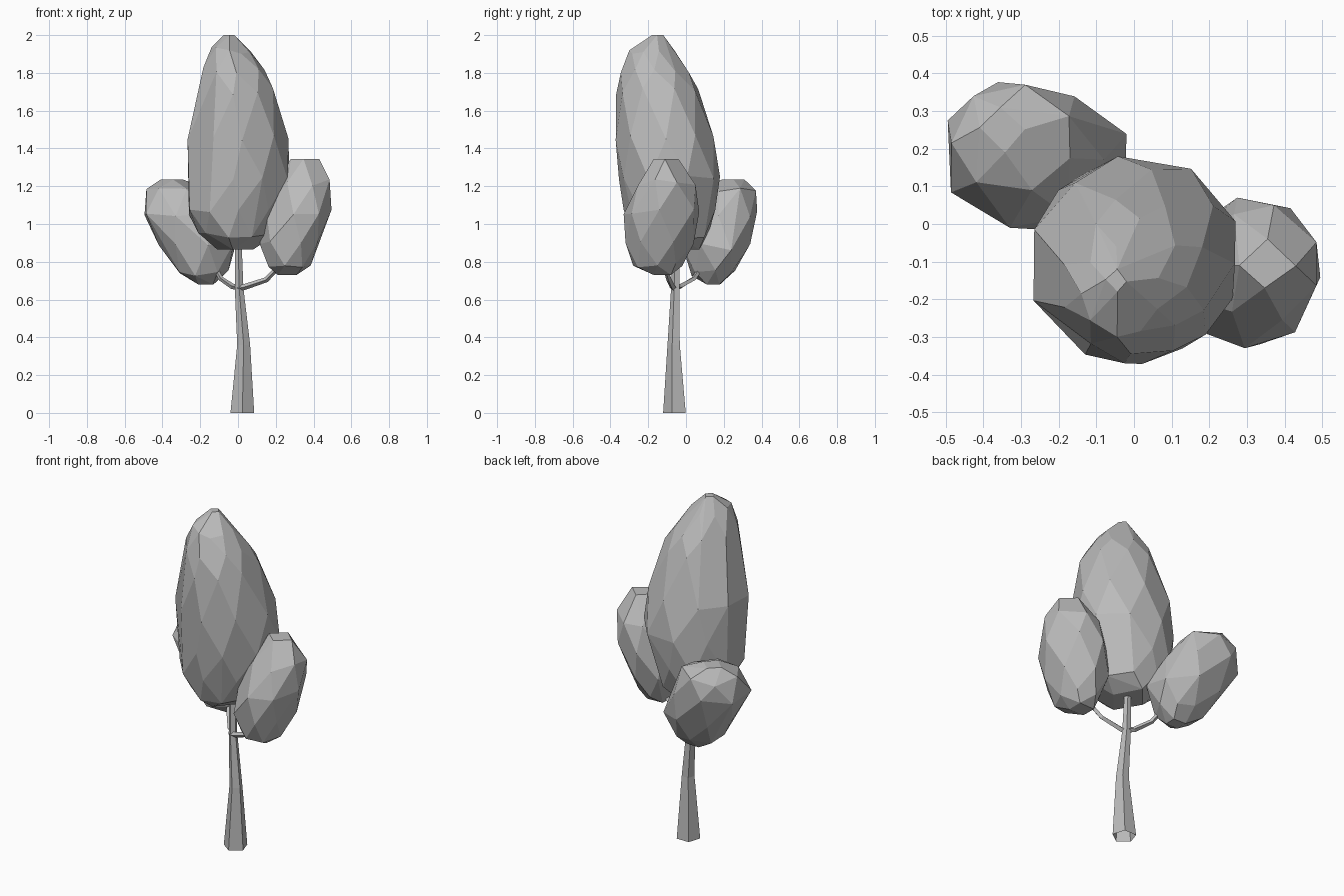
import bpy, bmesh, math, random
from mathutils import Vector

old = bpy.data.objects.get("Cube")
if old:
    bpy.data.objects.remove(old, do_unlink=True)

GREY = (0.5, 0.5, 0.5, 1)
mat = bpy.data.materials.new("plain grey")
mat.use_nodes = True
mat.diffuse_color = GREY
mat.node_tree.nodes["Principled BSDF"].inputs["Base Color"].default_value = GREY


def finish(bm, name):
    bmesh.ops.recalc_face_normals(bm, faces=bm.faces[:])
    mesh = bpy.data.meshes.new(name)
    bm.to_mesh(mesh)
    bm.free()
    mesh.materials.append(mat)
    obj = bpy.data.objects.new(name, mesh)
    bpy.context.collection.objects.link(obj)
    return obj


def fit(values, low, high):
    """Rescale the values so that they span low to high."""
    a, b = min(values), max(values)
    return [low + (v - a) / (b - a) * (high - low) for v in values]


def foliage(name, rings, sides, seed, turn=0.0):
    """Faceted convex clump; each ring is (z, x min, x max, y min, y max)."""
    rng = random.Random(seed)
    bm = bmesh.new()
    for i, (z, x0, x1, y0, y1) in enumerate(rings):
        end = i in (0, len(rings) - 1)
        n = 4 if end else sides
        angles = [math.tau * (k + turn + 0.5 * (i % 2) + rng.uniform(-0.12, 0.12)) / n
                  for k in range(n)]
        xs = fit([math.cos(a) for a in angles], x0, x1)
        ys = fit([math.sin(a) for a in angles], y0, y1)
        for x, y in zip(xs, ys):
            bm.verts.new((x, y, z + (0 if end else rng.uniform(-0.02, 0.02))))
    hull = bmesh.ops.convex_hull(bm, input=bm.verts[:])
    loose = {g for g in hull["geom_interior"] + hull["geom_unused"]
             if isinstance(g, bmesh.types.BMVert)}
    bmesh.ops.delete(bm, geom=list(loose), context="VERTS")
    # merge nearly flat triangles into larger facets
    bmesh.ops.dissolve_limit(bm, angle_limit=math.radians(9),
                             verts=bm.verts[:], edges=bm.edges[:])
    return finish(bm, name)


def limb(name, path, sides, upright=False):
    """Tapered, open-ended faceted tube; each path point is (x, y, z, radius)."""
    bm = bmesh.new()
    pts = [Vector(p[:3]) for p in path]
    angles = [math.tau * k / sides - math.pi / 2 for k in range(sides)]
    loops = []
    for i, p in enumerate(pts):
        d = pts[min(i + 1, len(pts) - 1)] - pts[max(i - 1, 0)]
        d = Vector((0, 0, 1)) if upright else d.normalized()
        u = Vector((0, 1, 0)).cross(d).normalized()
        v = d.cross(u)
        loops.append([bm.verts.new(p + path[i][3] * (u * math.cos(a) + v * math.sin(a)))
                      for a in angles])
    for a, b in zip(loops, loops[1:]):
        for k in range(sides):
            j = (k + 1) % sides
            bm.faces.new((a[k], a[j], b[j], b[k]))
    return finish(bm, name)


# Trunk and the two side branches
limb("trunk", [(0.023, -0.055, 0, 0.066), (0.03, -0.062, 0.36, 0.036),
               (0.006, -0.055, 0.66, 0.024), (0, -0.05, 0.95, 0.018)], 5, True)
limb("left_branch", [(0, -0.06, 0.66, 0.016), (0.03, -0.07, 0.665, 0.016),
                     (0.15, -0.09, 0.705, 0.014), (0.24, -0.12, 0.8, 0.012)], 4)
limb("right_branch", [(0, -0.05, 0.665, 0.016), (-0.03, -0.03, 0.67, 0.015),
                      (-0.09, 0.04, 0.71, 0.013), (-0.14, 0.1, 0.8, 0.012)], 4)

# Tall central crown
foliage("main_crown", [
    (0.865, -0.11, 0.08, -0.20, 0.07),
    (0.94, -0.21, 0.17, -0.28, 0.12),
    (1.06, -0.26, 0.22, -0.33, 0.155),
    (1.25, -0.267, 0.27, -0.355, 0.18),
    (1.46, -0.267, 0.268, -0.372, 0.145),
    (1.70, -0.21, 0.185, -0.37, 0.065),
    (1.82, -0.185, 0.14, -0.345, 0.015),
    (1.92, -0.14, 0.065, -0.30, -0.06),
    (2.0, -0.075, -0.02, -0.18, -0.12)], 9, 4)

# Two smaller side clumps, leaning outwards
foliage("left_clump", [
    (0.73, 0.21, 0.31, -0.17, -0.08),
    (0.79, 0.16, 0.385, -0.28, -0.02),
    (0.90, 0.115, 0.43, -0.32, 0.04),
    (1.06, 0.15, 0.495, -0.33, 0.07),
    (1.22, 0.20, 0.485, -0.255, 0.05),
    (1.345, 0.28, 0.43, -0.17, -0.04)], 7, 8, 0.5)
foliage("right_clump", [
    (0.68, -0.21, -0.13, 0.11, 0.18),
    (0.74, -0.31, -0.05, 0.03, 0.26),
    (0.88, -0.42, -0.02, -0.02, 0.34),
    (1.05, -0.495, -0.08, -0.01, 0.377),
    (1.17, -0.485, -0.17, 0.09, 0.37),
    (1.235, -0.41, -0.29, 0.19, 0.31)], 7, 3, 0.5)
